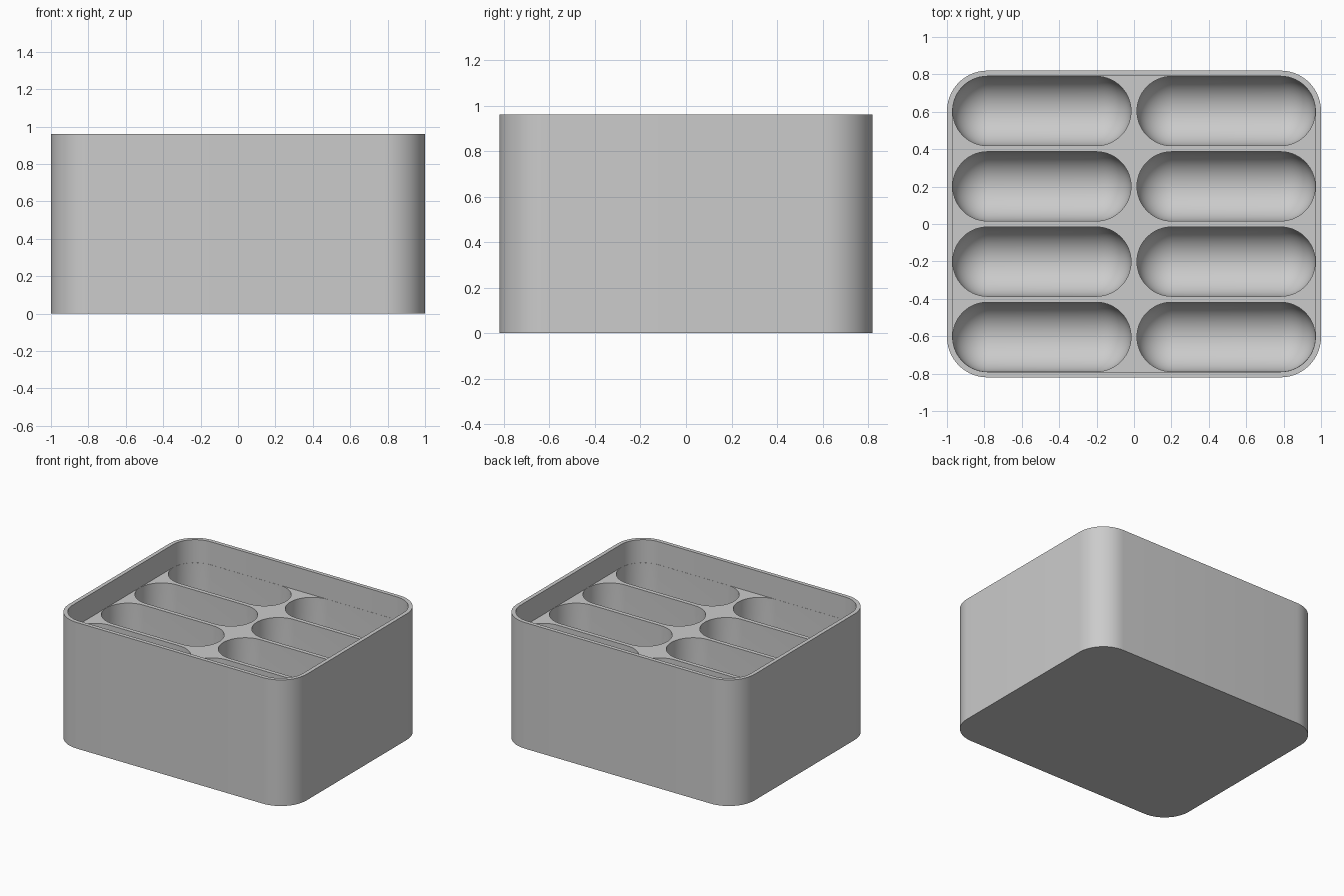
import bpy, bmesh, math

if "Cube" in bpy.data.objects:
    bpy.data.objects.remove(bpy.data.objects["Cube"])

WALL = 0.03           # wall, divider and base thickness
HX, HY, H = 1.0, 0.82, 0.96
LEDGE = 0.785         # height of the tray surface inside the rim
SLOT_R = (2 * HY - 5 * WALL) / 8
SLOT_HX = (2 * HX - 3 * WALL) / 4
EPS = 0.001           # keeps slots just clear of the rim wall


def rounded_loop(cx, cy, core_x, core_y, r, z, steps=14):
    """Rounded rectangle: a core rectangle grown by radius r."""
    pts = []
    for k, (sx, sy) in enumerate([(1, 1), (-1, 1), (-1, -1), (1, -1)]):
        for i in range(steps + 1):
            a = math.pi / 2 * (k + i / steps)
            pts.append((cx + sx * core_x + r * math.cos(a),
                        cy + sy * core_y + r * math.sin(a), z))
    return pts


def loft(bm, loops):
    """Skin a stack of equal loops and cap both ends."""
    rings = [[bm.verts.new(p) for p in loop] for loop in loops]
    n = len(rings[0])
    for lo, hi in zip(rings, rings[1:]):
        for i in range(n):
            j = (i + 1) % n
            bm.faces.new((lo[i], lo[j], hi[j], hi[i]))
    bm.faces.new(rings[0][::-1])
    bm.faces.new(rings[-1])


def make_object(name, stacks):
    bm = bmesh.new()
    for loops in stacks:
        loft(bm, loops)
    bmesh.ops.remove_doubles(bm, verts=bm.verts, dist=1e-5)
    bmesh.ops.recalc_face_normals(bm, faces=bm.faces)
    mesh = bpy.data.meshes.new(name)
    bm.to_mesh(mesh)
    bm.free()
    ob = bpy.data.objects.new(name, mesh)
    bpy.context.collection.objects.link(ob)
    return ob


# Outer block with rounded vertical corners
core_x, core_y = HX - WALL - SLOT_R, HY - WALL - SLOT_R
outer_r = SLOT_R + WALL
box = make_object("organizer_box", [[rounded_loop(0, 0, core_x, core_y, outer_r, z)
                                     for z in (0, H)]])

# Shallow recess inside the rim
recess = make_object("recess_cutter", [[rounded_loop(0, 0, core_x, core_y, SLOT_R, z)
                                        for z in (LEDGE, H + 0.1)]])

# Eight pill-shaped slots: straight walls ending in a rounded trough
r = SLOT_R - EPS
stacks = []
for cx in (-SLOT_HX - WALL / 2, SLOT_HX + WALL / 2):
    for row in range(4):
        cy = (row - 1.5) * (2 * SLOT_R + WALL)
        loops = []
        for i in range(13):
            a = math.pi / 2 * i / 12
            loops.append(rounded_loop(cx, cy, SLOT_HX - SLOT_R, 0,
                                      max(r * math.sin(a), 0.003),
                                      WALL + r * (1 - math.cos(a))))
        loops.append(rounded_loop(cx, cy, SLOT_HX - SLOT_R, 0, r, LEDGE + 0.05))
        stacks.append(loops)
slots = make_object("slot_cutter", stacks)

# Cut the block and keep the result as plain mesh
for cutter in (recess, slots):
    mod = box.modifiers.new(cutter.name, 'BOOLEAN')
    mod.operation = 'DIFFERENCE'
    mod.solver = 'EXACT'
    mod.object = cutter
    cutter.hide_render = True
bpy.context.view_layer.update()
result = bpy.data.meshes.new_from_object(
    box.evaluated_get(bpy.context.evaluated_depsgraph_get()))
box.modifiers.clear()
box.data = result
for cutter in (recess, slots):
    bpy.data.objects.remove(cutter)

# One grey material, smooth with sharp rims
grey = bpy.data.materials.new("light_grey")
grey.diffuse_color = (0.6, 0.6, 0.6, 1)
grey.use_nodes = True
grey.node_tree.nodes["Principled BSDF"].inputs["Base Color"].default_value = grey.diffuse_color
box.data.materials.clear()
box.data.materials.append(grey)
bpy.ops.object.select_all(action='DESELECT')
box.select_set(True)
bpy.context.view_layer.objects.active = box
bpy.ops.object.shade_smooth_by_angle(angle=math.radians(30))
